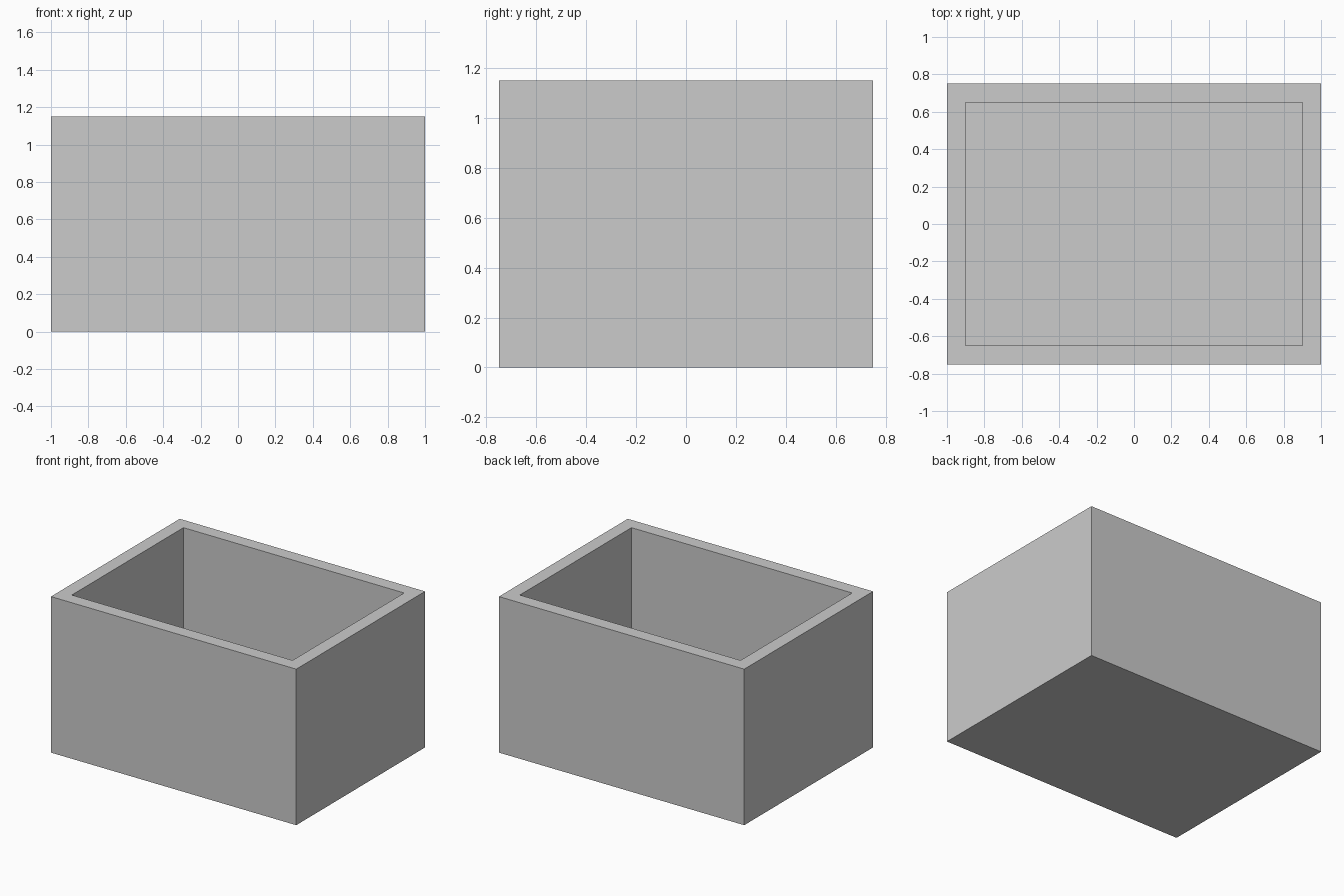
import bpy, bmesh
from mathutils import Matrix, Vector

if "Cube" in bpy.data.objects:
    bpy.data.objects.remove(bpy.data.objects["Cube"])

W, D, H = 2.0, 1.5, 1.15
WALL, FLOOR = 0.1, 0.1

# Solid block standing on the ground
bm = bmesh.new()
bmesh.ops.create_cube(bm, size=1, matrix=Matrix.Translation((0, 0, H / 2)) @ Matrix.Diagonal((W, D, H, 1)))

# Rim: inset the top face by the wall thickness
top = max(bm.faces, key=lambda f: f.calc_center_median().z)
bmesh.ops.inset_region(bm, faces=[top], thickness=WALL, use_even_offset=True)

# Cavity: push the inner face down to the floor
res = bmesh.ops.extrude_discrete_faces(bm, faces=[top])
bmesh.ops.translate(bm, verts=res["faces"][0].verts, vec=Vector((0, 0, FLOOR - H)))
bmesh.ops.recalc_face_normals(bm, faces=bm.faces)

mesh = bpy.data.meshes.new("open_box")
bm.to_mesh(mesh)
bm.free()
bpy.context.collection.objects.link(bpy.data.objects.new("open_box", mesh))
